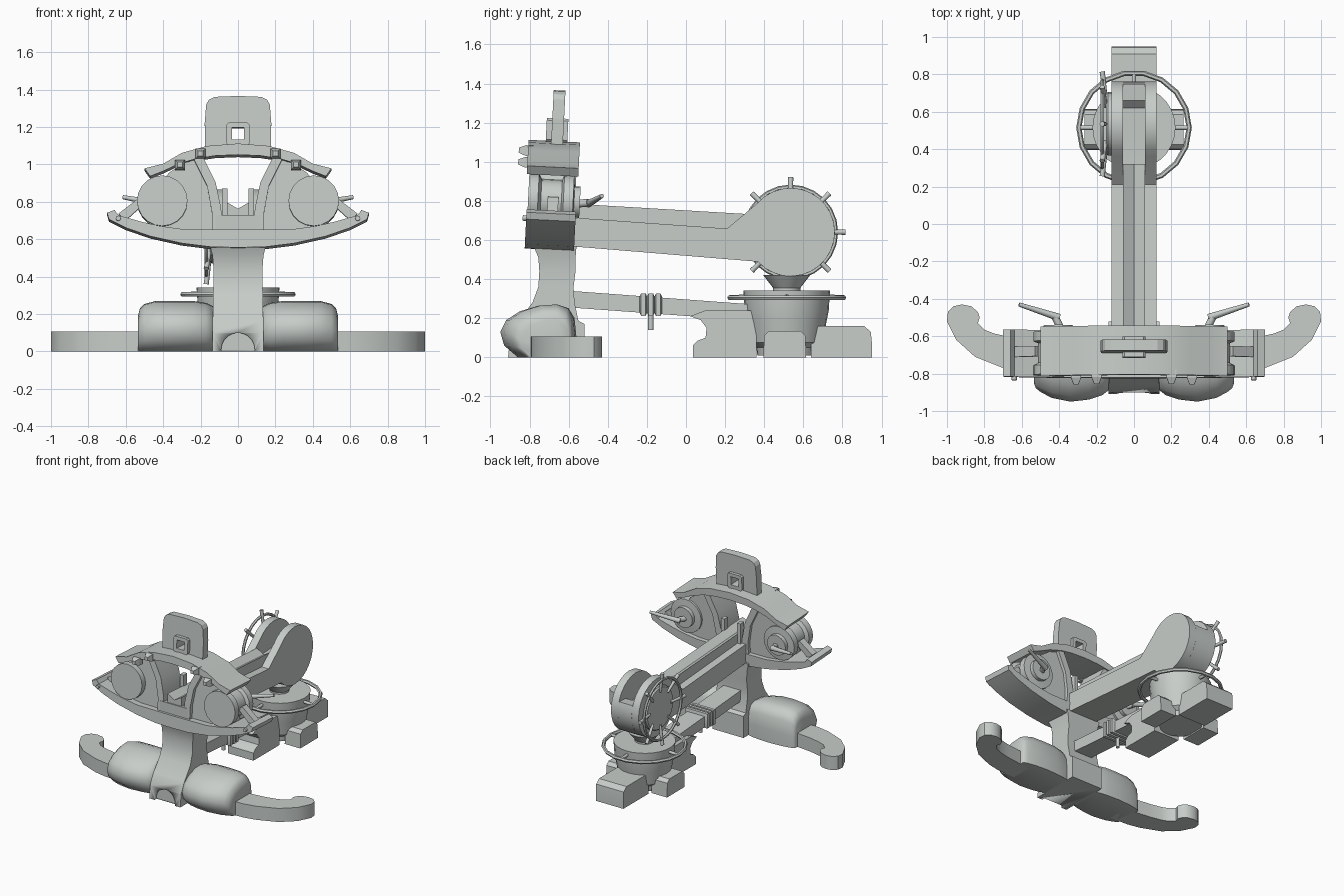
import bpy, bmesh
from math import sin, cos, pi, radians
from mathutils import Vector

cube = bpy.data.objects.get("Cube")
if cube:
    bpy.data.objects.remove(cube, do_unlink=True)

COLOUR = (0.57, 0.61, 0.585, 1)
grey = bpy.data.materials.new("pale grey")
grey.use_nodes = True
grey.diffuse_color = COLOUR
grey.node_tree.nodes["Principled BSDF"].inputs["Base Color"].default_value = COLOUR


def finish(name, bm, mirror=False, smooth=0):
    if mirror:
        # remove faces lying on the mirror plane
        inner = [f for f in bm.faces if all(abs(v.co.x) < 1e-5 for v in f.verts)]
        bmesh.ops.delete(bm, geom=inner, context='FACES_ONLY')
    bmesh.ops.recalc_face_normals(bm, faces=bm.faces[:])
    mesh = bpy.data.meshes.new(name)
    bm.to_mesh(mesh)
    bm.free()
    mesh.materials.append(grey)
    ob = bpy.data.objects.new(name, mesh)
    bpy.context.collection.objects.link(ob)
    if mirror:
        ob.modifiers.new("mirror", 'MIRROR')
    if smooth:
        bpy.ops.object.select_all(action='DESELECT')
        ob.select_set(True)
        bpy.context.view_layer.objects.active = ob
        bpy.ops.object.shade_smooth_by_angle(angle=radians(smooth))
    return ob


def loft(name, rings, closed=False, mirror=False, smooth=0):
    bm = bmesh.new()
    loops = [[bm.verts.new(p) for p in ring] for ring in rings]
    n = len(loops[0])
    pairs = list(zip(loops, loops[1:]))
    if closed:
        pairs.append((loops[-1], loops[0]))
    else:
        bm.faces.new(loops[0])
        bm.faces.new(loops[-1])
    for a, b in pairs:
        for i in range(n):
            j = (i + 1) % n
            bm.faces.new((a[i], a[j], b[j], b[i]))
    return finish(name, bm, mirror, smooth)


def place(axis, a, b, h):
    return {'X': (h, a, b), 'Y': (a, h, b), 'Z': (a, b, h)}[axis]


def prism(name, outline, axis, lo, hi, mirror=False, smooth=0):
    rings = [[place(axis, a, b, h) for a, b in outline] for h in (lo, hi)]
    return loft(name, rings, mirror=mirror, smooth=smooth)


def lathe(name, profile, axis, centre, n=24, closed=False, mirror=False, smooth=30):
    ca, cb = centre
    rings = [[place(axis, ca + r * cos(2 * pi * i / n), cb + r * sin(2 * pi * i / n), h)
              for i in range(n)] for r, h in profile]
    return loft(name, rings, closed, mirror, smooth)


def hoop(name, radius, thick, h, axis, centre, n=24):
    prof = [(radius + thick * cos(k * pi / 3), h + thick * sin(k * pi / 3)) for k in range(6)]
    return lathe(name, prof, axis, centre, n, closed=True)


def rod(name, start, end, r1, r2, mirror=False, n=8):
    start, end = Vector(start), Vector(end)
    turn = (end - start).to_track_quat('Z', 'Y')
    rings = [[p + turn @ Vector((r * cos(2 * pi * i / n), r * sin(2 * pi * i / n), 0))
              for i in range(n)] for p, r in ((start, r1), (end, r2))]
    return loft(name, rings, mirror=mirror, smooth=50)


def both(points):
    return points + [(-a, b) for a, b in reversed(points) if a]


# Stock: side plates ending in large discs, with a lower middle
DISC = (0.535, 0.64)


def arc(first, last, r=0.226, steps=22):
    angles = [radians(first + (last - first) * i / steps) for i in range(steps + 1)]
    return [(DISC[0] + r * cos(t), DISC[1] + r * sin(t)) for t in angles]


under = [(-0.8, 0.585), (-0.8, 0.73), (0.21, 0.658)]
prism("stock_side", under + arc(140, -138), 'X', 0.06, 0.12, mirror=True, smooth=25)
prism("stock_middle", under + [(0.4, 0.66), (0.62, 0.67), (0.66, 0.71)] + arc(20, -138),
      'X', -0.06, 0.06, smooth=25)
loft("grooved_rail", [[(-0.06, y, 0.62), (-0.06, y, top), (0, y, top - 0.035),
                       (0.06, y, top), (0.06, y, 0.62)]
                      for y, top in ((-0.79, 0.798), (0.32, 0.732))])
prism("rail_guide", [(0.055, 0.65), (0.055, 0.87), (0.085, 0.87), (0.085, 0.65)],
      'Y', -0.6, -0.555, mirror=True)

# Winding wheel on the right of the stock
lathe("wheel_hub", [(0.17, -0.12), (0.17, -0.14), (0.16, -0.15)], 'X', DISC)
hoop("wheel_rim", 0.232, 0.011, -0.17, 'X', DISC)
for i in range(8):
    dy, dz = cos(i * pi / 4), sin(i * pi / 4)
    rod("wheel_spoke", (-0.15, DISC[0] + 0.13 * dy, DISC[1] + 0.13 * dz),
        (-0.17, DISC[0] + 0.28 * dy, DISC[1] + 0.28 * dz), 0.01, 0.014)

# Swivel base with ring and feet
PIVOT = (0, 0.515)
lathe("swivel_pot", [(0.15, 0.01), (0.155, 0.05), (0.185, 0.075), (0.203, 0.18), (0.215, 0.24),
                     (0.22, 0.32), (0.222, 0.342), (0.07, 0.342), (0.07, 0.355), (0.12, 0.42)],
      'Z', PIVOT, 28)
hoop("swivel_ring", 0.295, 0.014, 0.305, 'Z', PIVOT, 18)
for i in range(4):
    dx, dy = cos(i * pi / 2), sin(i * pi / 2)
    rod("ring_bracket", (0.2 * dx, PIVOT[1] + 0.2 * dy, 0.31),
        (0.295 * dx, PIVOT[1] + 0.295 * dy, 0.305), 0.012, 0.012)
prism("rear_foot", [(0.64, 0), (0.64, 0.13), (0.68, 0.16), (0.91, 0.16), (0.945, 0.13),
                    (0.95, 0.08), (0.95, 0)], 'X', -0.12, 0.12, smooth=35)
prism("front_foot", [(0.035, 0), (0.035, 0.06), (0.06, 0.085), (0.1, 0.1), (0.105, 0.15),
                     (0.075, 0.19), (0.02, 0.21), (0.1, 0.24), (0.36, 0.24), (0.36, 0)],
      'X', -0.11, 0.11, smooth=35)
prism("side_foot", [(0.395, 0), (0.4, 0.11), (0.425, 0.135), (0.585, 0.135), (0.61, 0.11),
                    (0.615, 0)], 'X', 0.13, 0.265, mirror=True, smooth=35)

# Lower beam with rope wraps and a peg
prism("lower_beam", [(-0.6, 0.255), (-0.6, 0.34), (0.32, 0.272), (0.32, 0.2), (0.02, 0.21)],
      'X', -0.075, 0.075)
for y in (-0.218, -0.18, -0.142):
    rings = []
    for grow, dy in ((0, -0.019), (0.016, -0.012), (0.016, 0.012), (0, 0.019)):
        w, lo, hi = 0.08 + grow, 0.228 - grow, 0.31 + grow
        rings.append([(-w, y + dy, lo), (w, y + dy, lo), (w, y + dy, hi), (-w, y + dy, hi)])
    loft("rope_wrap", rings, smooth=40)
rod("rope_peg", (0, -0.18, 0.22), (0, -0.18, 0.14), 0.014, 0.014)

# Front post with a shallow arched recess at its base
post = loft("front_post", [[(-w, a, z), (w, a, z), (w, b, z), (-w, b, z)] for z, w, a, b in (
    (0, 0.135, -0.91, -0.52), (0.1, 0.135, -0.9, -0.52), (0.17, 0.135, -0.865, -0.52),
    (0.185, 0.135, -0.855, -0.55), (0.28, 0.134, -0.785, -0.57), (0.36, 0.131, -0.755, -0.575),
    (0.44, 0.131, -0.75, -0.565), (0.51, 0.136, -0.755, -0.565), (0.57, 0.15, -0.78, -0.56))],
            smooth=40)
cutter = lathe("arch_cutter", [(0.09, -1), (0.09, -0.885)], 'Y', (0, 0.01), 20)
cutter.hide_render = True
cutter.hide_set(True)
cut = post.modifiers.new("arch", 'BOOLEAN')
cut.operation = 'DIFFERENCE'
cut.object = cutter

# Rounded ballast pads and curved outrigger legs
pad = [(-0.86, 0), (-0.93, 0.06), (-0.95, 0.13), (-0.92, 0.19), (-0.85, 0.235), (-0.75, 0.265),
       (-0.66, 0.27), (-0.6, 0.25), (-0.57, 0.2), (-0.56, 0.1), (-0.56, 0)]
loft("ballast_pad", [[(x, -0.66 + (y + 0.66) * sy, z * sz) for y, z in pad] for x, sy, sz in (
    (0.125, 0.76, 0.88), (0.17, 0.88, 0.96), (0.24, 0.96, 1), (0.34, 1, 1), (0.44, 0.93, 1),
    (0.5, 0.82, 0.94), (0.525, 0.75, 0.85), (0.535, 0.66, 0.7))], mirror=True, smooth=60)
prism("outrigger_leg", [(0.45, -0.795), (0.6, -0.79), (0.7, -0.77), (0.85, -0.71), (0.95, -0.62),
                        (1, -0.52), (0.995, -0.47), (0.965, -0.44), (0.92, -0.43), (0.87, -0.44),
                        (0.835, -0.47), (0.825, -0.5), (0.835, -0.53), (0.8, -0.565),
                        (0.75, -0.585), (0.66, -0.605), (0.45, -0.63)],
      'Z', 0, 0.107, mirror=True, smooth=35)

# Bow frame, leaning back with the slope of the stock: lower curve, upper arch, housings
bow = [
    prism("lower_frame", both([(0, 0.55), (0.14, 0.552), (0.3, 0.572), (0.47, 0.61), (0.6, 0.655),
                               (0.69, 0.70), (0.7, 0.735), (0.66, 0.75), (0.64, 0.722),
                               (0.52, 0.688), (0.42, 0.665), (0.3, 0.648), (0, 0.645)]),
          'Y', -0.82, -0.568, smooth=30),
    prism("upper_arch", both([(0, 1.045), (0.12, 1.04), (0.22, 1.025), (0.32, 0.995), (0.4, 0.957),
                              (0.47, 0.93), (0.5, 0.972), (0.4, 0.997), (0.3, 1.055),
                              (0.165, 1.092), (0, 1.105)]), 'Y', -0.828, -0.565, smooth=30),
    prism("drum_housing", [(0.1, 0.63), (0.1, 0.76), (0.14, 0.9), (0.2, 1.03), (0.3, 1.0),
                           (0.37, 0.95), (0.46, 0.84), (0.46, 0.66)], 'Y', -0.77, -0.6, mirror=True),
    prism("inner_strut", [(0.085, 0.63), (0.09, 0.76), (0.12, 0.9), (0.19, 1.04), (0.24, 1.03),
                          (0.165, 0.88), (0.14, 0.74), (0.14, 0.63)], 'Y', -0.8, -0.575,
          mirror=True, smooth=30),
    lathe("spring_drum", [(0.135, -0.815), (0.135, -0.765), (0.108, -0.75), (0.108, -0.645),
                          (0.133, -0.635), (0.133, -0.585), (0.08, -0.58), (0.08, -0.55)],
          'Y', (0.405, 0.8), 20, mirror=True),
    prism("frame_brace", [(0.5, 0.79), (0.53, 0.82), (0.64, 0.735), (0.6, 0.7)], 'Y', -0.715, -0.66,
          mirror=True),
    rod("frame_knob", (0.64, -0.81, 0.705), (0.64, -0.838, 0.705), 0.014, 0.014, mirror=True),
]
for x, z in ((0.2, 1.05), (0.31, 0.99)):
    bow.append(loft("arch_spike", [[(x - w, y, z - w), (x + w, y, z - w),
                                    (x + w, y, z + w), (x - w, y, z + w)]
                                   for y, w in ((-0.8, 0.027), (-0.84, 0.027), (-0.875, 0.013))],
                    mirror=True))

# Upright sight shield with a framed square opening
opening = [(0, 1.195), (0.033, 1.195), (0.033, 1.13), (0, 1.13)]
bow.append(prism("sight_shield", [(0, 1.07), (0.175, 1.07), (0.178, 1.22), (0.17, 1.32),
                                  (0.155, 1.345), (0.125, 1.36), (0, 1.365)] + opening,
                 'Y', -0.712, -0.652, mirror=True))
bow.append(prism("sight_frame", [(0, 1.1), (0.05, 1.1), (0.062, 1.112), (0.062, 1.21),
                                 (0.05, 1.222), (0, 1.222)] + opening,
                 'Y', -0.74, -0.63, mirror=True))
for ob in bow:
    for v in ob.data.vertices:
        x, y, z = v.co
        v.co = (x, y + 0.05 * (z - 0.65), z - 0.05 * (y + 0.69))

# Bow arms behind the drums
rod("bow_arm_root", (0.39, -0.56, 0.785), (0.42, -0.5, 0.79), 0.02, 0.02, mirror=True)
rod("bow_arm", (0.4, -0.5, 0.785), (0.615, -0.43, 0.825), 0.02, 0.011, mirror=True)
